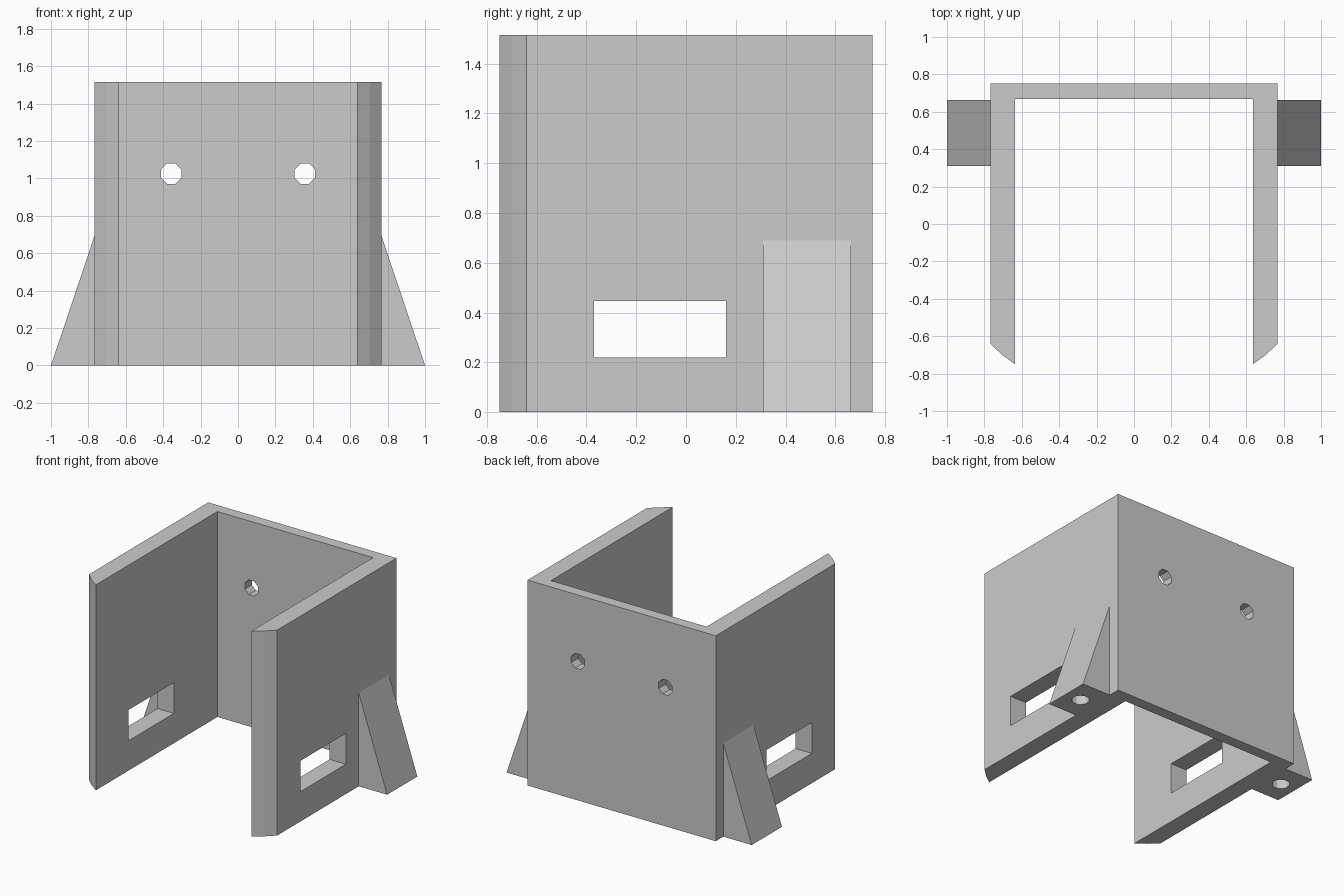
import bpy, bmesh, math
from mathutils import Matrix, Vector

cube = bpy.data.objects.get("Cube")
if cube:
    bpy.data.objects.remove(cube, do_unlink=True)

# Single plain grey
grey = bpy.data.materials.new("plain grey")
grey.use_nodes = True
colour = (0.6, 0.6, 0.6, 1)
grey.diffuse_color = colour
grey.node_tree.nodes["Principled BSDF"].inputs["Base Color"].default_value = colour


def make_object(name, bm):
    bmesh.ops.recalc_face_normals(bm, faces=bm.faces)
    mesh = bpy.data.meshes.new(name)
    bm.to_mesh(mesh)
    bm.free()
    mesh.materials.append(grey)
    obj = bpy.data.objects.new(name, mesh)
    bpy.context.collection.objects.link(obj)
    return obj


def extrude(name, points, offset):
    bm = bmesh.new()
    face = bm.faces.new([bm.verts.new(p) for p in points])
    result = bmesh.ops.extrude_face_region(bm, geom=[face], use_keep_orig=True)
    verts = [g for g in result["geom"] if isinstance(g, bmesh.types.BMVert)]
    bmesh.ops.translate(bm, verts=verts, vec=Vector(offset))
    return make_object(name, bm)


def box(name, low, high):
    bm = bmesh.new()
    bmesh.ops.create_cube(bm, size=1)
    low, high = Vector(low), Vector(high)
    bmesh.ops.scale(bm, verts=bm.verts, vec=high - low)
    bmesh.ops.translate(bm, verts=bm.verts, vec=(low + high) / 2)
    return make_object(name, bm)


def cylinder(name, centre, radius, depth, sides, turn):
    bm = bmesh.new()
    spin = Matrix.Rotation(math.pi / sides, 4, "Z")
    bmesh.ops.create_cone(bm, cap_ends=True, segments=sides, radius1=radius,
                          radius2=radius, depth=depth,
                          matrix=Matrix.Translation(centre) @ turn @ spin)
    return make_object(name, bm)


def cut(target, cutter):
    cutter.hide_render = True
    mod = target.modifiers.new("cut", "BOOLEAN")
    mod.operation = "DIFFERENCE"
    mod.solver = "EXACT"
    mod.object = cutter
    bpy.context.view_layer.objects.active = target
    bpy.ops.object.modifier_apply(modifier=mod.name)
    bpy.data.objects.remove(cutter, do_unlink=True)


# U-shaped body with rounded front edges on the side walls
half = [(0.635, 0.667), (0.635, -0.75), (0.705, -0.7), (0.768, -0.64), (0.768, 0.75)]
outline = half + [(-x, y) for x, y in reversed(half)]
height = 1.515
body = extrude("bracket_body", [(x, y, 0) for x, y in outline], (0, 0, height))

# Slot through both side walls
cut(body, box("slot_cutter", (-0.9, -0.37, 0.22), (0.9, 0.16, 0.447)))

# Screw holes in the back wall
lie_down = Matrix.Rotation(math.pi / 2, 4, "X")
for x in (-0.357, 0.357):
    cut(body, cylinder("screw_cutter", (x, 0.7, 1.025), 0.059, 0.4, 8, lie_down))

# Sloping feet with blind bolt holes underneath
for side, name in ((1, "left_foot"), (-1, "right_foot")):
    wedge = [(0.768, 0), (1, 0), (0.768, 0.69)]
    foot = extrude(name, [(side * x, 0.31, z) for x, z in wedge], (0, 0.352, 0))
    cut(foot, cylinder("bolt_cutter", (side * 0.875, 0.485, 0), 0.06, 0.3, 12,
                       Matrix.Identity(4)))
